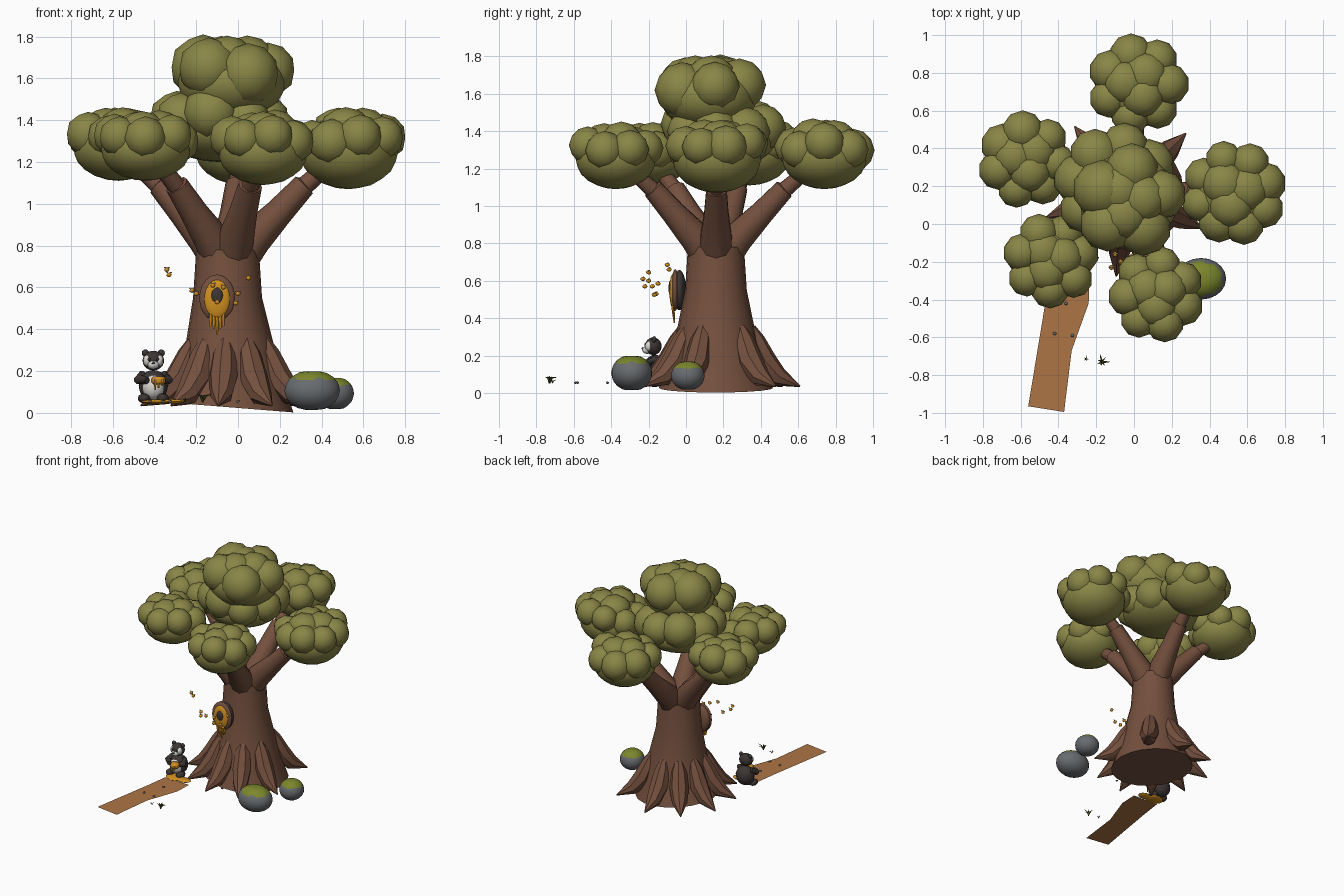
import bpy, bmesh, random
from math import sin, cos, pi, radians
from mathutils import Vector, Matrix

random.seed(7)
cube = bpy.data.objects.get("Cube")
if cube:
    bpy.data.objects.remove(cube, do_unlink=True)


def material(name, r, g, b):
    m = bpy.data.materials.new(name)
    m.use_nodes = True
    m.diffuse_color = (r, g, b, 1)
    node = next(n for n in m.node_tree.nodes if n.type == 'BSDF_PRINCIPLED')
    node.inputs["Base Color"].default_value = (r, g, b, 1)
    return m


LEAF = material("olive leaves", .25, .235, .062)
BARK = material("brown bark", .175, .08, .048)
PATH = material("tan dirt", .42, .178, .06)
STONE = material("grey stone", .14, .15, .16)
MOSS = material("green moss", .2, .24, .025)
HONEY = material("golden honey", .65, .28, .015)
FUR = material("dark fur", .045, .036, .034)
WHITE = material("white fur", .7, .68, .64)
GRASS = material("dark grass", .08, .095, .02)


def finish(name, bm, mats, smooth=60):
    mesh = bpy.data.meshes.new(name)
    bm.normal_update()
    bm.to_mesh(mesh)
    bm.free()
    for m in mats:
        mesh.materials.append(m)
    obj = bpy.data.objects.new(name, mesh)
    bpy.context.collection.objects.link(obj)
    if smooth:
        bpy.ops.object.select_all(action='DESELECT')
        obj.select_set(True)
        bpy.context.view_layer.objects.active = obj
        bpy.ops.object.shade_smooth_by_angle(angle=radians(smooth))
    return obj


def ball(bm, centre, size, index=0, detail=2):
    size = size if isinstance(size, tuple) else (size,) * 3
    matrix = Matrix.Translation(centre) @ Matrix.Diagonal((*size, 1))
    made = bmesh.ops.create_icosphere(bm, subdivisions=detail, radius=1, matrix=matrix)
    for f in {f for v in made["verts"] for f in v.link_faces}:
        f.material_index = index


def loft(bm, points, radii, sides=10, index=0):
    """Closed round tube through the points, one radius per point."""
    pts = [Vector(p) for p in points]
    rings = []
    for i, p in enumerate(pts):
        along = pts[min(i + 1, len(pts) - 1)] - pts[max(i - 1, 0)]
        turn = Vector((0, 0, 1)).rotation_difference(along)
        rings.append([bm.verts.new(p + turn @ Vector((radii[i] * cos(a), radii[i] * sin(a), 0)))
                      for a in (2 * pi * k / sides for k in range(sides))])
    for low, high in zip(rings, rings[1:]):
        for k in range(sides):
            n = (k + 1) % sides
            bm.faces.new((low[k], low[n], high[n], high[k])).material_index = index
    bm.faces.new(rings[0][::-1]).material_index = index
    bm.faces.new(rings[-1]).material_index = index
    return rings


# Trunk with a foot that slopes along the ground
bm = bmesh.new()
heights = (.02, .15, .33, .55, .78)
rings = loft(bm, [(-.04, .16, z) for z in heights], (.305, .255, .21, .165, .15), 20)
for v in rings[0]:
    v.co.z = max(0, .05 - .08 * (v.co.x + .33))
for ring in rings[3:]:
    for v in ring:
        v.co.x -= .01
finish("trunk", bm, [BARK])

# Broad roots around the foot, with gaps on the back left
for k, angle in enumerate((45, 93, 128, 163, 197, 231, 263, 297, 335)):
    a = radians(angle)
    bm = bmesh.new()
    spots = ((.175, .35), (.2, .28), (.25, .17), (.33, .085), (.445, .035))
    loft(bm, [(-.04 + r * cos(a), .165 + r * sin(a), z) for r, z in spots],
         (.032, .058, .07, .054, .004), 8)
    finish(f"root_{k + 1}", bm, [BARK], 40)

# Leaf clusters: centre, width, height, lobe count, lobe size and first lobe angle
CLUSTERS = {
    "back": ((.02, .74, 1.26), .265, .17, 7, .42, .9),
    "left": ((.53, .165, 1.25), .275, .18, 8, .38, .3),
    "front_left": ((.12, -.375, 1.25), .25, .16, 7, .4, .5),
    "front_right": ((-.44, -.19, 1.26), .25, .15, 7, .4, .2),
    "right": ((-.57, .34, 1.27), .255, .16, 7, .42, .8),
    "middle": ((-.09, .2, 1.36), .33, .16, 8, .38, .6),
    "top": ((-.03, .12, 1.58), .3, .18, 5, .48, .2),
}
for name, (c, width, height, lobes, lobe, start) in CLUSTERS.items():
    c = Vector(c)
    bm = bmesh.new()
    ball(bm, c, (width * .86, width * .86, height), detail=3)
    for k in range(lobes):
        a = start + k * 2 * pi / lobes
        size = width * lobe * random.uniform(.92, 1.1)
        out = width * 1.03 - size
        ball(bm, c + Vector((out * cos(a), out * sin(a), height * random.uniform(.2, .5))), size)
    for k in range(3):
        a = start + k * 2 * pi / 3
        ball(bm, c + Vector((width * .25 * cos(a), width * .25 * sin(a), height * .64)),
             (width * .44, width * .44, height * random.uniform(.52, .62)))
    finish(f"leaves_{name}", bm, [LEAF])

# Branches, each with a thick lower limb and a thinner upper one
for name in ("back", "left", "front_left", "front_right", "right"):
    base = Vector((-.045, .16, .72))
    flat = Vector(CLUSTERS[name][0]) - base
    flat.z = 0
    steps = ((.06, .7), (.2, .83), (.42, .96), (.63, 1.09), (.64, 1.09), (.9, 1.22))
    bm = bmesh.new()
    loft(bm, [base + flat * t + Vector((0, 0, z - base.z)) for t, z in steps],
         (.085, .088, .068, .057, .045, .038))
    finish(f"branch_{name}", bm, [BARK], 40)

# Hive in a knot on the front of the trunk: shaded back, bark rim, honey face
bm = bmesh.new()
ball(bm, (-.1, -.035, .55), (.083, .035, .108), 0, 3)
for f in bm.faces:
    f.material_index = 2 * int(f.calc_center_median().x > -.1)
ball(bm, (-.1, -.058, .55), (.086, .022, .112), 0, 3)
ball(bm, (-.1, -.07, .545), (.062, .019, .092), 1, 3)
ball(bm, (-.1, -.085, .56), (.029, .009, .04), 2)
for k in range(5):
    x = -.13 + k * .015
    end = .375 + .02 * abs(k - 2) + .01 * (k % 2)
    loft(bm, [(x, -.07, .5), (x, -.07, .45), (x, -.062, end)], (.008, .008, .005), 6, 1)
finish("hive", bm, [BARK, HONEY, FUR])

# Bees around the hive
BEES = ((-.34, -.1, .685), (-.33, -.09, .66), (.05, -.2, .645), (-.12, -.23, .61), (-.07, -.2, .6),
        (-.22, -.15, .585), (0, -.22, .57), (-.01, -.17, .525), (-.2, -.18, .57), (-.1, -.16, .53))
bm = bmesh.new()
for x, y, z in BEES:
    ball(bm, (x, y, z), (.012, .014, .011), 0)
    ball(bm, (x, y - .002, z), (.0128, .004, .0118), 1, 1)
    for side in (-1, 1):
        ball(bm, (x + side * .009, y + .003, z + .011), (.007, .004, .003), 2, 1)
finish("bees", bm, [HONEY, FUR, WHITE])

# Bear: body, head, limbs
bx, by = -.405, -.165
bm = bmesh.new()
ball(bm, (bx, by, .13), (.07, .062, .075), 0, 3)
ball(bm, (bx, by - .022, .125), (.055, .05, .062), 1, 3)
ball(bm, (bx, by - .01, .25), (.052, .045, .047), 0, 3)
ball(bm, (bx, by - .042, .23), (.028, .028, .022), 1)
ball(bm, (bx, by - .066, .238), (.009, .008, .007), 0, 1)
for s in (-1, 1):
    ball(bm, (bx + s * .028, by - .03, .25), (.02, .025, .028), 1)
    ball(bm, (bx + s * .02, by - .053, .257), (.008, .006, .01), 0, 1)
    ball(bm, (bx + s * .038, by - .005, .286), (.018, .012, .018), 0)
    ball(bm, (bx + s * .045, by - .04, .07), (.03, .042, .024), 0)
    loft(bm, [(bx + s * .05, by, .185), (bx + s * .07, by - .035, .16), (bx + s * .03, by - .075, .155)],
         (.02, .024, .016), 8, 0)
finish("bear", bm, [FUR, WHITE])

# Honey pot and the spill at the bear's feet
bm = bmesh.new()
px, py = bx + .025, by - .085
loft(bm, [(px, py, z) for z in (.135, .145, .165, .175)], (.022, .033, .033, .026), 10)
for k, x in enumerate((-.016, 0, .017)):
    loft(bm, [(px + x, py - .024, .16), (px + x, py - .027, .11 + .01 * k)], (.006, .004), 6)
ball(bm, (-.39, -.23, .053), (.075, .06, .012))
ball(bm, (-.31, -.24, .055), (.06, .04, .011))
finish("honey_pot", bm, [HONEY])

# Flat dirt path
bm = bmesh.new()
edge = ((-.56, -.965), (-.37, -.995), (-.33, -.67), (-.24, -.42), (-.235, -.28), (-.45, -.27), (-.475, -.45))
bm.faces.new([bm.verts.new((x, y, .05)) for x, y in edge])
finish("dirt_path", bm, [PATH], 0)

# Mossy rocks with flattened top and bottom
for name, centre, size, moss in (("large_rock", (.355, -.29, .107), (.133, .11, .092), .163),
                                 ("small_rock", (.465, .01, .093), (.09, .09, .075), .135)):
    bm = bmesh.new()
    ball(bm, centre, (size[0], size[1], size[2] * 1.07), 0, 3)
    for v in bm.verts:
        v.co.z = min(max(v.co.z, centre[2] - size[2]), centre[2] + size[2])
    for f in bm.faces:
        f.material_index = int(f.calc_center_median().z > moss)
    finish(name, bm, [STONE, MOSS])

# Pebbles
bm = bmesh.new()
for x, y in ((-.42, -.58), (-.325, -.59), (-.36, -.42), (0, -.2)):
    ball(bm, (x, y, .055), (.01, .01, .007), 0, 1)
finish("pebbles", bm, [STONE])

# Grass tufts
bm = bmesh.new()
for x, y, size, count in ((-.17, -.73, .05, 7), (-.255, -.715, .022, 5)):
    for k in range(count):
        a = k * 2 * pi / count
        r = size * random.uniform(.4, 1)
        loft(bm, [(x, y, .052), (x + r * .4 * cos(a), y + r * .4 * sin(a), .052 + size * .6),
                  (x + r * cos(a), y + r * sin(a), .052 + size * random.uniform(.6, 1))],
             (size * .08, size * .1, .001), 4)
finish("grass_tufts", bm, [GRASS], 30)
